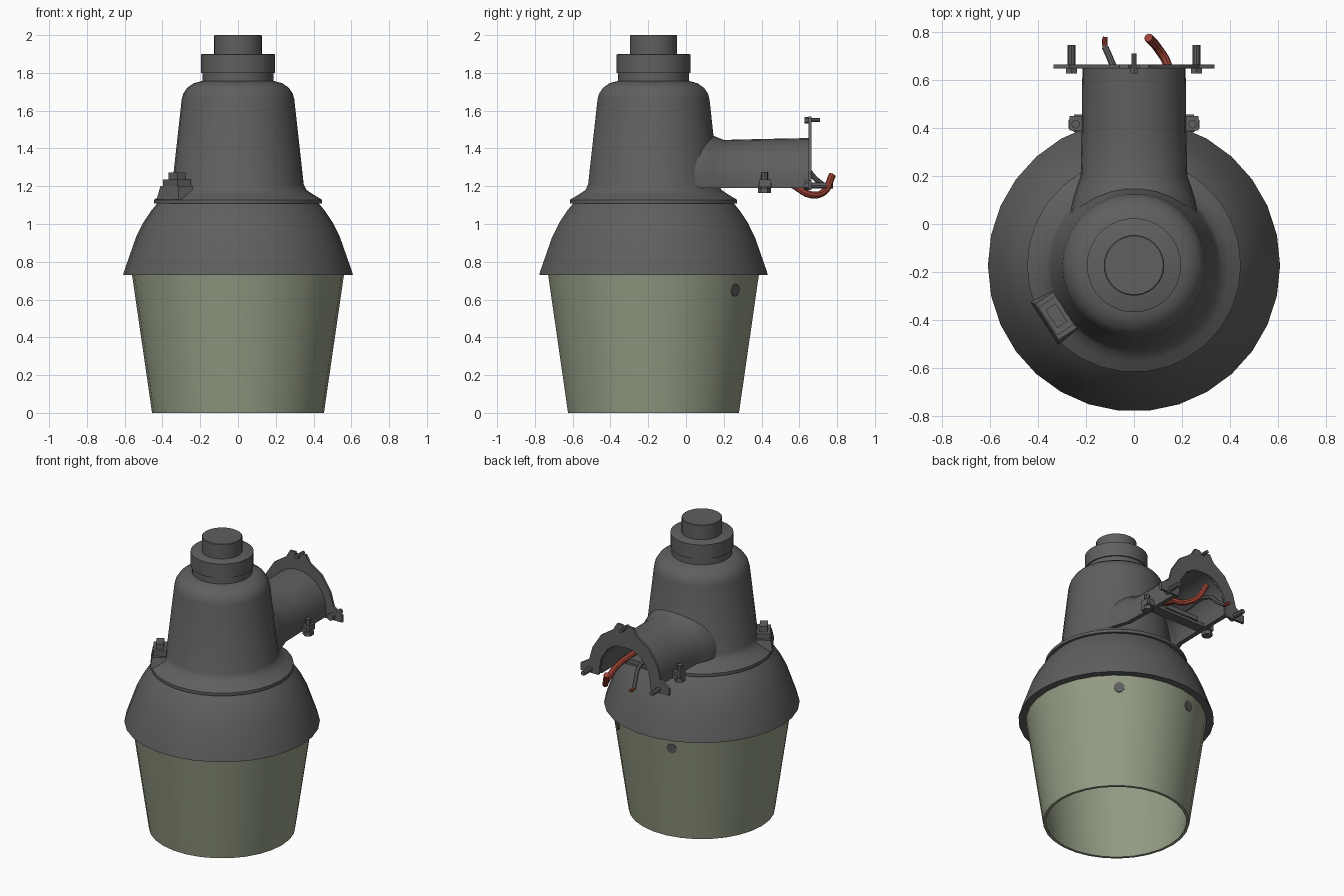
import bpy, bmesh, math
from mathutils import Vector, Matrix

if "Cube" in bpy.data.objects:
    bpy.data.objects.remove(bpy.data.objects["Cube"])

YC = -0.172          # lamp axis
SIDES = 30


def material(name, rgb):
    m = bpy.data.materials.new(name)
    m.diffuse_color = (*rgb, 1)
    m.use_nodes = True
    m.node_tree.nodes["Principled BSDF"].inputs["Base Color"].default_value = m.diffuse_color
    return m


GREY = material("grey_metal", (0.115, 0.115, 0.115))
GLASS = material("green_glass", (0.29, 0.33, 0.23))
RED = material("red_wire", (0.33, 0.055, 0.035))


def finish(name, bm, mat):
    bmesh.ops.recalc_face_normals(bm, faces=bm.faces)
    me = bpy.data.meshes.new(name)
    bm.to_mesh(me)
    bm.free()
    me.materials.append(mat)
    ob = bpy.data.objects.new(name, me)
    bpy.context.collection.objects.link(ob)
    return ob


def loft(name, rings, mat, cyclic=False):
    """Skin closed rings of points; cap the ends, or join last to first."""
    bm = bmesh.new()
    vs = [[bm.verts.new(p) for p in r] for r in rings]
    n = len(vs[0])
    pairs = list(zip(vs, vs[1:])) + ([(vs[-1], vs[0])] if cyclic else [])
    for a, b in pairs:
        for i in range(n):
            j = (i + 1) % n
            bm.faces.new((a[i], a[j], b[j], b[i]))
    if not cyclic:
        bm.faces.new(vs[0])
        bm.faces.new(vs[-1])
    return finish(name, bm, mat)


def lathe(name, profile, mat, cyclic=False):
    rings = [[(r * math.cos(2 * math.pi * i / SIDES),
               YC + r * math.sin(2 * math.pi * i / SIDES), z)
              for i in range(SIDES)] for r, z in profile]
    return loft(name, rings, mat, cyclic)


def rod(name, a, b, r, mat=GREY, n=8):
    a, b = Vector(a), Vector(b)
    bm = bmesh.new()
    rot = (b - a).to_track_quat('Z', 'Y').to_matrix().to_4x4()
    bmesh.ops.create_cone(bm, cap_ends=True, segments=n, radius1=r, radius2=r,
                          depth=(b - a).length,
                          matrix=Matrix.Translation((a + b) / 2) @ rot)
    return finish(name, bm, mat)


def box(name, c, size, angle=0.0, mat=GREY, taper=1.0):
    bm = bmesh.new()
    bmesh.ops.create_cube(bm, size=1)
    for v in bm.verts:
        if v.co.z > 0:
            v.co.x *= taper
            v.co.y *= taper
    bm.transform(Matrix.Translation(c) @ Matrix.Rotation(angle, 4, 'Z')
                 @ Matrix.Diagonal((*size, 1)))
    return finish(name, bm, mat)


def wire(name, pts, r, mat):
    cu = bpy.data.curves.new(name, 'CURVE')
    cu.dimensions = '3D'
    cu.bevel_depth, cu.bevel_resolution, cu.resolution_u = r, 2, 5
    cu.use_fill_caps = True
    sp = cu.splines.new('BEZIER')
    sp.bezier_points.add(len(pts) - 1)
    for bp, p in zip(sp.bezier_points, pts):
        bp.co = p
        bp.handle_left_type = bp.handle_right_type = 'AUTO'
    cu.materials.append(mat)
    ob = bpy.data.objects.new(name, cu)
    bpy.context.collection.objects.link(ob)


# Open tapered lens
lathe("lens", [(.455, 0), (.563, .745), (.545, .745), (.437, 0)], GLASS, True)
# Grey spots on the lens
for i, az in enumerate((52, 105)):
    a = math.radians(az)
    d = Vector((math.cos(a), math.sin(a), -.14)).normalized()
    p = Vector((.549 * math.cos(a), YC + .549 * math.sin(a), .65))
    rod(f"lens_spot_{i}", p - d * .006, p + d * .003, .034, n=10)

# Hollow skirt and body
lathe("skirt", [(.40, 1.09), (.47, .99), (.52, .87), (.555, .76), (.56, .73),
                (.608, .73), (.603, .75), (.575, .83), (.54, .93), (.50, 1.01),
                (.46, 1.07), (.425, 1.112)], GREY)
lathe("body", [(.445, 1.108), (.445, 1.128), (.40, 1.155), (.362, 1.18),
               (.348, 1.21), (.298, 1.66), (.29, 1.69), (.27, 1.72),
               (.235, 1.745), (.19, 1.757)], GREY)
# Light sensor on top
lathe("sensor_neck", [(.188, 1.74), (.188, 1.81)], GREY)
lathe("sensor_collar", [(.196, 1.80), (.196, 1.897), (.19, 1.9)], GREY)
lathe("sensor_cap", [(.126, 1.89), (.126, 1.997), (.122, 2.0)], GREY)

# Latch on the front left ledge
AZ = math.radians(213)
def on_ledge(r, z):
    return (r * math.cos(AZ), YC + r * math.sin(AZ), z)
box("latch_base", on_ledge(.36, 1.165), (.17, .21, .07), AZ, taper=.85)
box("latch_block", on_ledge(.385, 1.205), (.085, .14, .06), AZ)
box("latch_top", on_ledge(.385, 1.25), (.05, .09, .045), AZ)


# Arched mounting arm, open below
def arch(y, w, top, t=.03):
    zc = 1.235
    def half(w, h):
        return ([(w, y, 1.19)]
                + [(w * math.cos(k * math.pi / 14), y,
                    zc + h * math.sin(k * math.pi / 14)) for k in range(15)]
                + [(-w, y, 1.19)])
    return half(w, top - zc) + half(w - t, top - t - zc)[::-1]


loft("arm", [arch(.02, .27, 1.49), arch(.10, .255, 1.485), arch(.15, .24, 1.465),
             arch(.20, .222, 1.445), arch(.40, .217, 1.45), arch(.65, .215, 1.455)],
     GREY)

# Wall plate around the arm end
outer = [(.335, 1.18), (.335, 1.23), (.27, 1.27), (.245, 1.36), (.18, 1.46),
         (.09, 1.52), (.06, 1.57), (.022, 1.57), (0, 1.545)]
inner = [(.20, 1.18), (.19, 1.21), (.19, 1.24), (.18, 1.30), (.13, 1.375),
         (.08, 1.41), (.05, 1.418), (.022, 1.42), (0, 1.42)]
mirror = lambda pts: pts + [(-x, z) for x, z in pts[-2::-1]]
loft("wall_plate",
     [[(ox, .648, oz), (ix, .648, iz), (ix, .664, iz), (ox, .664, oz)]
      for (ox, oz), (ix, iz) in zip(mirror(outer), mirror(inner))], GREY)

# Plate bolts
for n, x, z, r, end in (("left", -.26, 1.205, .016, .745),
                        ("right", .26, 1.205, .016, .745),
                        ("top", 0, 1.55, .011, .71)):
    rod(f"plate_bolt_{n}", (x, .63, z), (x, end, z), r)
    rod(f"plate_bolt_head_{n}", (x, .627, z), (x, .65, z), r * 1.6, n=6)

# Clamp under the arm with its bolts
box("clamp_bar", (0, .42, 1.205), (.50, .07, .025))
box("clamp_saddle", (0, .42, 1.225), (.26, .09, .03))
for s in (-1, 1):
    x = s * .243
    box(f"clamp_lug_{s}", (x - s * .01, .42, 1.215), (.07, .06, .04))
    rod(f"clamp_bolt_{s}", (x, .415, 1.17), (x, .415, 1.275), .018)
    rod(f"clamp_bolt_head_{s}", (x, .415, 1.165), (x, .415, 1.19), .035, n=6)

# Supply wires
wire("red_lead", [(.10, .36, 1.27), (.14, .56, 1.21), (.14, .66, 1.155),
                  (.10, .73, 1.17), (.06, .775, 1.26)], .019, RED)
wire("grey_lead", [(-.06, .40, 1.28), (-.08, .63, 1.29), (-.10, .69, 1.235),
                   (-.12, .735, 1.20)], .014, GREY)
wire("grey_lead_tip", [(-.119, .73, 1.203), (-.122, .755, 1.198),
                       (-.12, .778, 1.20)], .011, RED)

# Turn wires into meshes and smooth everything but the sharp edges
bpy.ops.object.select_all(action='SELECT')
bpy.context.view_layer.objects.active = bpy.data.objects["lens"]
bpy.ops.object.convert(target='MESH')
bpy.ops.object.shade_smooth_by_angle(angle=math.radians(35))
